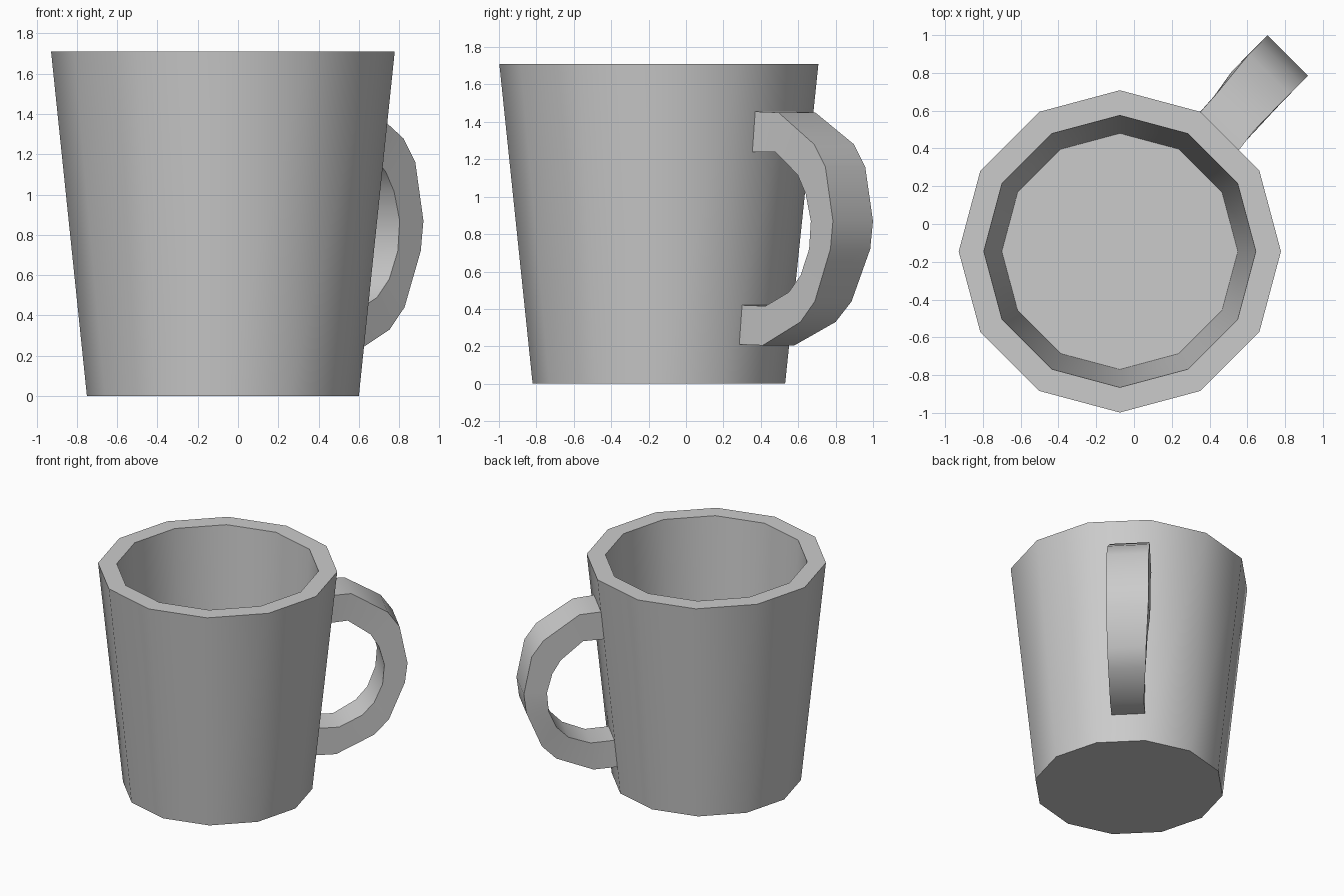
import bpy, bmesh
from math import sin, cos, pi, sqrt

if "Cube" in bpy.data.objects:
    bpy.data.objects.remove(bpy.data.objects["Cube"])

CX, CY = -0.075, -0.145   # mug axis
SIDES = 12


def finish(name, bm):
    bmesh.ops.recalc_face_normals(bm, faces=bm.faces)
    mesh = bpy.data.meshes.new(name)
    bm.to_mesh(mesh)
    bm.free()
    obj = bpy.data.objects.new(name, mesh)
    bpy.context.collection.objects.link(obj)
    bpy.ops.object.select_all(action='DESELECT')
    obj.select_set(True)
    bpy.context.view_layer.objects.active = obj
    bpy.ops.object.shade_smooth_by_angle(angle=50 * pi / 180)
    return obj


def bridge(bm, a, b):
    n = len(a)
    for i in range(n):
        j = (i + 1) % n
        bm.faces.new((a[i], a[j], b[j], b[i]))


# Cup: twelve-sided tapered shell, (radius, height) from base to inner floor
bm = bmesh.new()
rings = []
for r, z in [(0.675, 0), (0.853, 1.71), (0.72, 1.71), (0.625, 0.12)]:
    rings.append([bm.verts.new((CX + r * cos(2 * pi * i / SIDES),
                                CY + r * sin(2 * pi * i / SIDES), z))
                  for i in range(SIDES)])
for a, b in zip(rings, rings[1:]):
    bridge(bm, a, b)
bm.faces.new(rings[0])
bm.faces.new(rings[-1])
finish("cup", bm)

# Handle: sections swept out from the diagonal wall facet
# (outer reach, outer z, inner reach, inner z, near side, far side)
sections = [
    (0.798, 1.455, 0.777, 1.24, 0.070, -0.219),
    (0.955, 1.45, 0.930, 1.24, 0.050, -0.228),
    (1.220, 1.28, 1.095, 1.117, 0.046, -0.255),
    (1.305, 1.16, 1.156, 1.015, 0.046, -0.255),
    (1.362, 0.87, 1.195, 0.87, 0.046, -0.257),
    (1.343, 0.72, 1.182, 0.72, 0.046, -0.255),
    (1.227, 0.44, 1.120, 0.58, 0.048, -0.230),
    (1.120, 0.33, 1.033, 0.49, 0.050, -0.216),
    (0.845, 0.205, 0.866, 0.415, 0.060, -0.180),
    (0.673, 0.21, 0.694, 0.42, 0.065, -0.175),
]
bm = bmesh.new()
rings = []
for uo, zo, ui, zi, near, far in sections:
    rings.append([bm.verts.new((CX + (u + v) / sqrt(2), CY + (u - v) / sqrt(2), z))
                  for u, z, v in [(uo, zo, near), (uo, zo, far), (ui, zi, far), (ui, zi, near)]])
for a, b in zip(rings, rings[1:]):
    bridge(bm, a, b)
finish("handle", bm)
